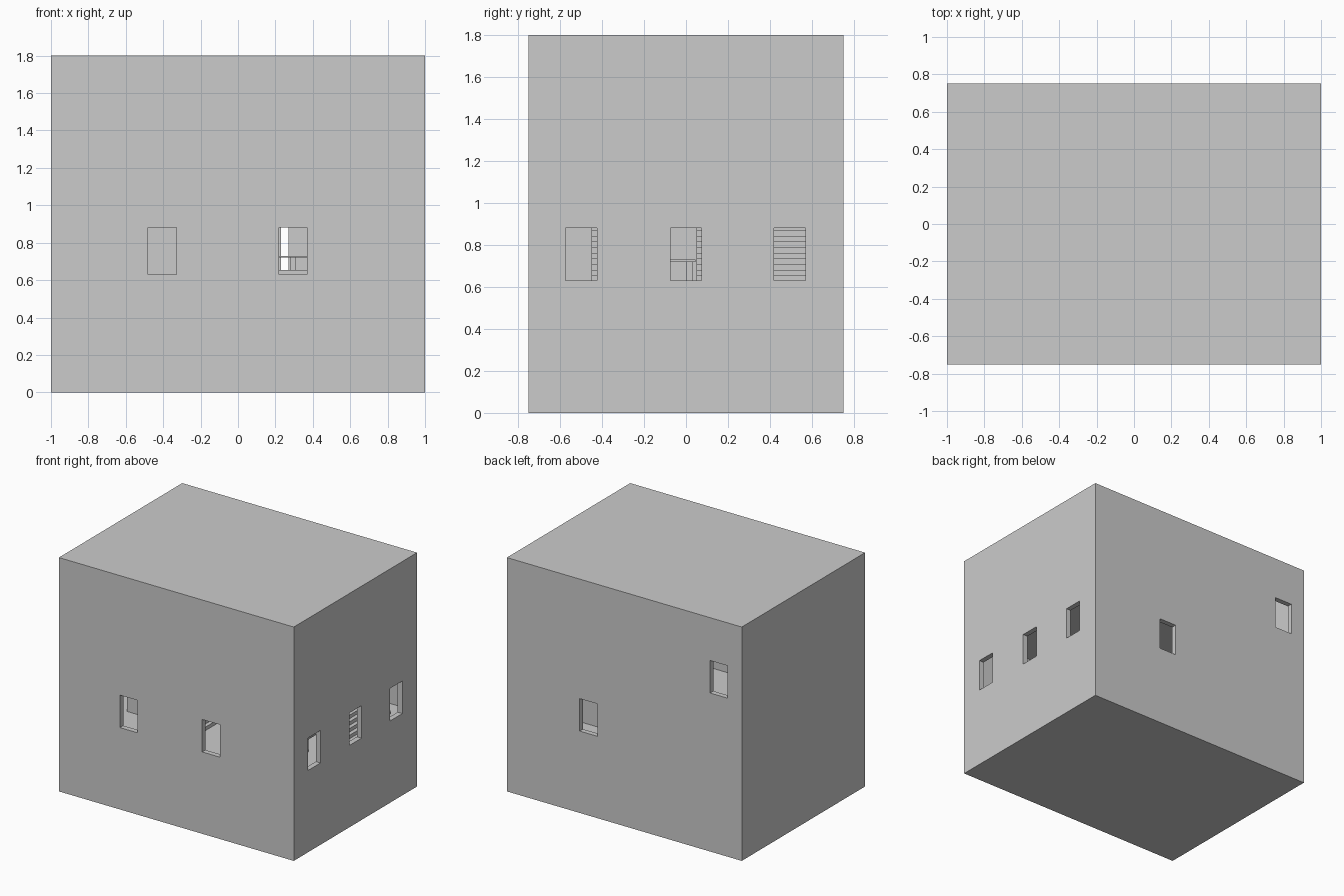
import bpy, bmesh

if "Cube" in bpy.data.objects:
    bpy.data.objects.remove(bpy.data.objects["Cube"])

X, Y, H, T = 1.0, 0.75, 1.8, 0.04
F = 0.6          # storey height


def add_box(bm, x0, x1, y0, y1, z0, z1):
    v = [bm.verts.new((x, y, z)) for x in (x0, x1) for y in (y0, y1) for z in (z0, z1)]
    for f in ((0, 1, 3, 2), (4, 6, 7, 5), (0, 4, 5, 1), (2, 3, 7, 6), (0, 2, 6, 4), (1, 5, 7, 3)):
        bm.faces.new([v[i] for i in f])


def make(name, boxes):
    bm = bmesh.new()
    for b in boxes:
        add_box(bm, *b)
    me = bpy.data.meshes.new(name)
    bm.to_mesh(me)
    bm.free()
    ob = bpy.data.objects.new(name, me)
    bpy.context.collection.objects.link(ob)
    return ob


def cut(ob, cutter):
    m = ob.modifiers.new("cut", 'BOOLEAN')
    m.operation = 'DIFFERENCE'
    m.object = cutter
    m.solver = 'EXACT'
    cutter.hide_render = True
    cutter.display_type = 'WIRE'


# outer shell, hollowed
shell = make("house_shell", [(-X, X, -Y, Y, 0, H)])
cut(shell, make("room_cutter", [(-X + T, X - T, -Y + T, Y - T, T, H - T)]))

# windows: front, back, upper back and three on the right
W, Z0, Z1 = 0.15, 0.63, 0.88
holes = [(x, x + W, -Y - 0.1, -Y + 0.1, Z0, Z1) for x in (-0.48, 0.22)]
holes += [(0.23, 0.38, Y - 0.1, Y + 0.1, Z0, Z1),
          (-0.88, -0.73, Y - 0.1, Y + 0.1, 1.22, 1.47)]
holes += [(X - 0.1, X + 0.1, y - W / 2, y + W / 2, Z0, Z1) for y in (-0.5, 0, 0.495)]
cut(shell, make("window_cutter", holes))

# storey floors
e = 0.01
for n, name in ((1, "middle_floor"), (2, "upper_floor")):
    make(name, [(-X + e, X - e, -Y + e, Y - e, n * F - 0.03, n * F)])


# stairs climbing towards -x
def stairs(name, x_start, y0, y1, steps=21, tread=0.03, riser=0.027):
    x_end = x_start - steps * tread
    make(name, [(x_end, x_start - i * tread, y0, y1, F + i * riser, F + (i + 1) * riser)
                for i in range(steps)])


stairs("front_stairs", 0.0, -0.45, -0.12)
stairs("back_stairs", 0.9, 0.05, 0.57)

# upper partition
make("upper_partition", [(-0.72, 0.5, 0.34, 0.37, 2 * F, H - T)])

# table with legs and a low bench
legs = [(x, x + 0.03, y, y + 0.03, F, 0.72) for x in (0.28, 0.76) for y in (-0.3, 0.0)]
make("table", [(0.2, 0.82, -0.32, 0.045, 0.72, 0.73)] + legs)
make("bench", [(0.22, 0.8, -0.4, -0.34, F, 0.655)])
